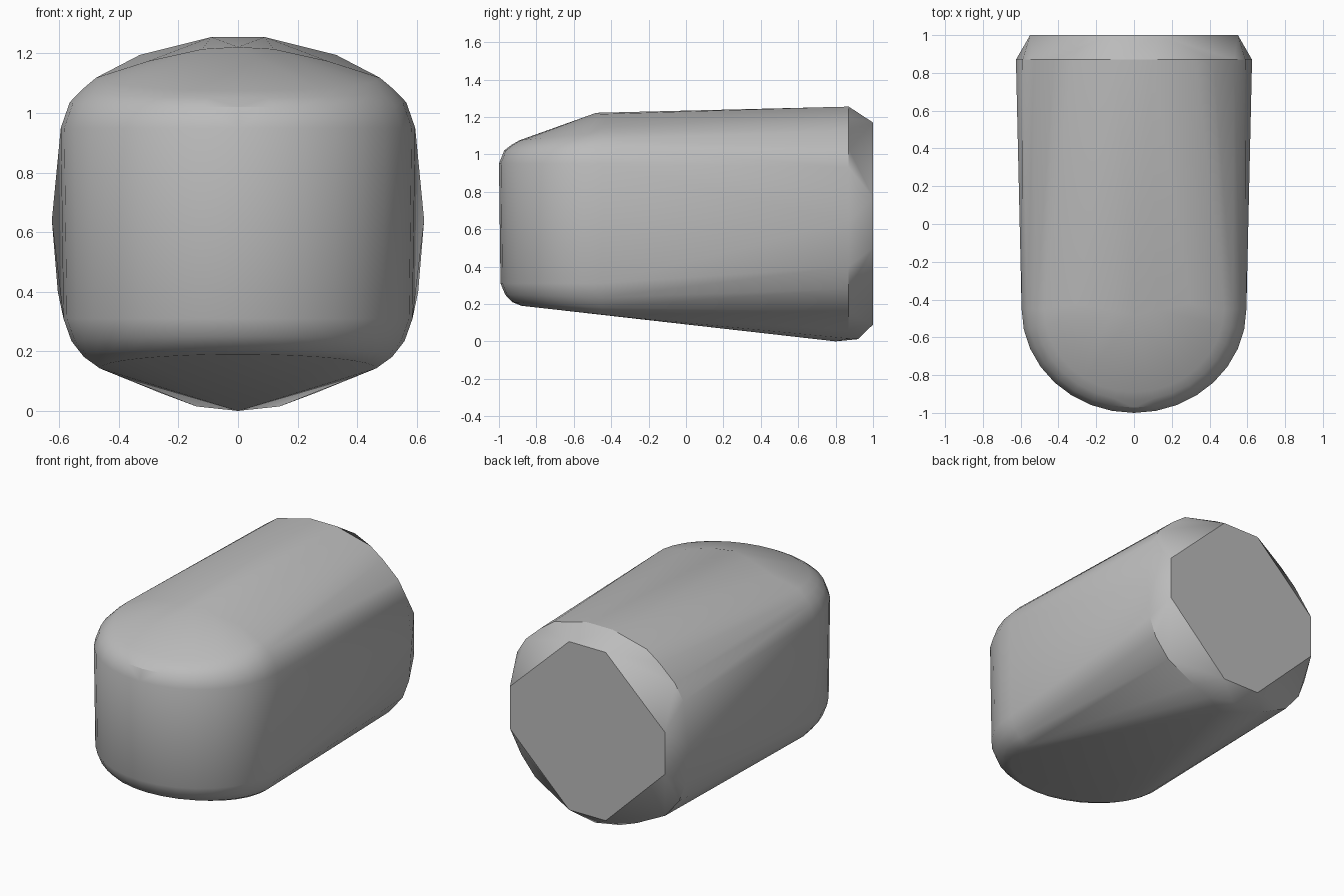
import bpy, bmesh, math

old = bpy.data.objects.get("Cube")
if old:
    bpy.data.objects.remove(old, do_unlink=True)

grey = bpy.data.materials.new("plain_grey")
grey.use_nodes = True
colour = (0.5, 0.5, 0.5, 1)
grey.diffuse_color = colour
grey.node_tree.nodes["Principled BSDF"].inputs["Base Color"].default_value = colour

bm = bmesh.new()


def pair(x, y, z):
    """Add a point and its mirror image."""
    for s in ((1, -1) if x > 0.001 else (1,)):
        bm.verts.new((s * x, y, z))


# Flat octagonal end face
for x, z in ((0.13, 0.09), (0.55, 0.5), (0.55, 0.77), (0.13, 1.17)):
    pair(x, 1.0, z)

# Widest section, just ahead of the end face
section = ((0.14, 0.015), (0.26, 0.06), (0.46, 0.16), (0.56, 0.28),
           (0.605, 0.4), (0.625, 0.64), (0.59, 0.93), (0.53, 1.03),
           (0.42, 1.13), (0.33, 1.195), (0.09, 1.255))
for x, z in section:
    pair(x, 0.87, z)
pair(0, 0.8, 0)
pair(0, 0.92, 0.012)

# Rounded nose: half ellipses (height, size, slope towards the back)
nose_y, steps = -0.45, 8
rings = ((0.19, 0.78, -0.11), (0.21, 0.87, -0.06), (0.25, 0.94, -0.03),
         (0.31, 0.985, 0), (0.95, 1.0, 0), (1.02, 0.95, 0.03),
         (1.05, 0.88, 0.06), (1.075, 0.8, 0.1))
for z, size, slope in rings:
    for i in range(steps + 1):
        a = math.pi / 2 * i / steps
        drop = 0.55 * size * (1 - math.sin(a))
        pair(0.595 * size * math.cos(a),
             nose_y - 0.55 * size * math.sin(a), z + slope * drop)

# Crown where the nose slope meets the long top
for x, z in ((0, 1.222), (0.12, 1.215), (0.3, 1.175), (0.42, 1.125)):
    pair(x, nose_y - 0.03 + 0.2 * x, z)

# Wrap everything in one convex skin
hull = bmesh.ops.convex_hull(bm, input=bm.verts[:])
spare = {g for g in hull["geom_interior"] + hull["geom_unused"]
         if isinstance(g, bmesh.types.BMVert)}
bmesh.ops.delete(bm, geom=list(spare), context="VERTS")
bmesh.ops.dissolve_limit(bm, angle_limit=math.radians(0.5),
                         verts=bm.verts[:], edges=bm.edges[:])
bmesh.ops.recalc_face_normals(bm, faces=bm.faces[:])

mesh = bpy.data.meshes.new("rounded_body")
bm.to_mesh(mesh)
bm.free()
mesh.materials.append(grey)
body = bpy.data.objects.new("rounded_body", mesh)
bpy.context.scene.collection.objects.link(body)
bpy.ops.object.select_all(action="DESELECT")
body.select_set(True)
bpy.context.view_layer.objects.active = body
bpy.ops.object.shade_smooth_by_angle(angle=math.radians(30))
